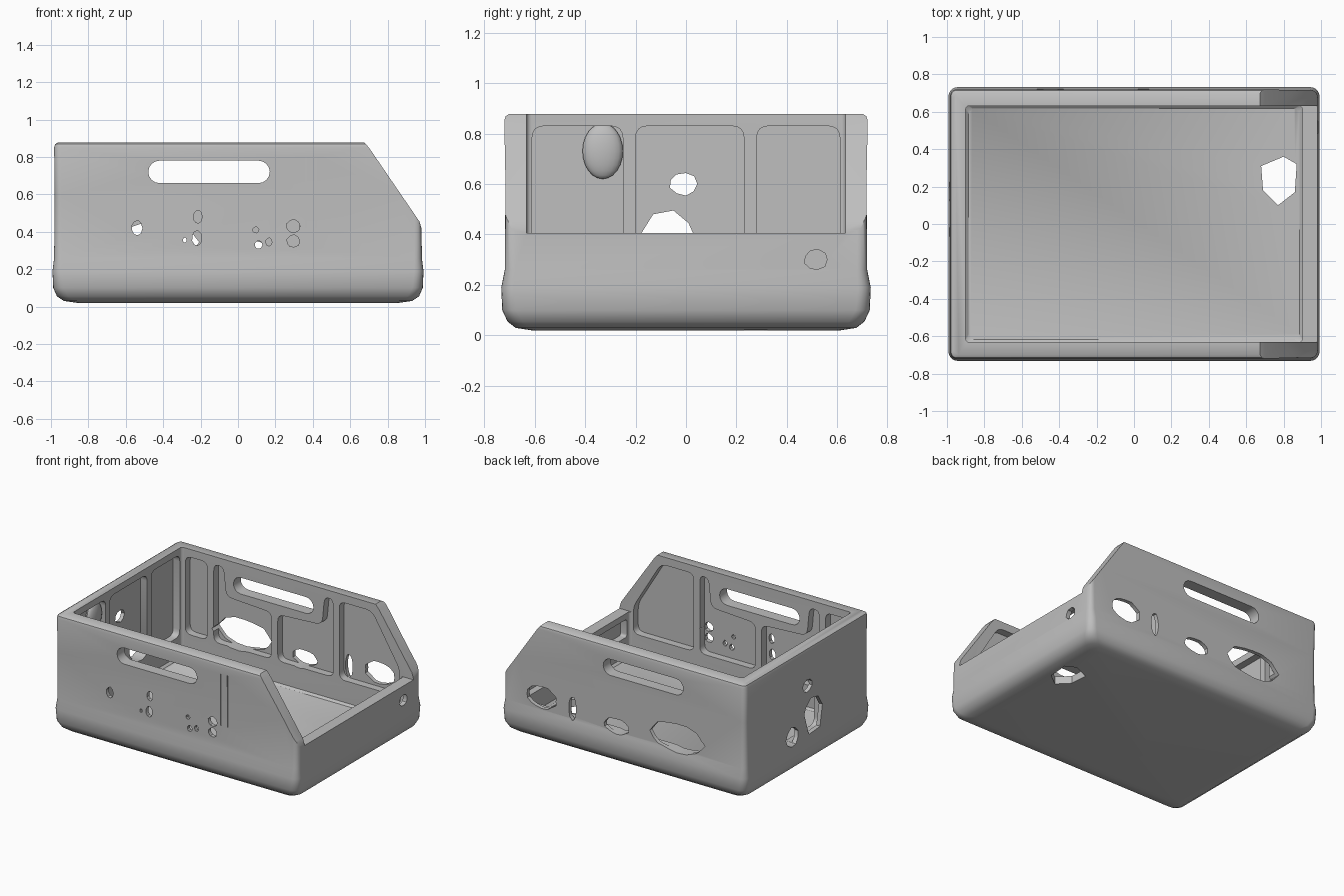
import bpy, bmesh, math
from mathutils import Vector

if "Cube" in bpy.data.objects:
    bpy.data.objects.remove(bpy.data.objects["Cube"], do_unlink=True)

grey = bpy.data.materials.new("plain grey plastic")
grey.use_nodes = True
COLOUR = (0.52, 0.52, 0.52, 1)
grey.diffuse_color = COLOUR
grey.node_tree.nodes["Principled BSDF"].inputs["Base Color"].default_value = COLOUR


def finish(bm, name):
    bmesh.ops.recalc_face_normals(bm, faces=bm.faces)
    mesh = bpy.data.meshes.new(name)
    bm.to_mesh(mesh)
    bm.free()
    mesh.materials.append(grey)
    obj = bpy.data.objects.new(name, mesh)
    bpy.context.collection.objects.link(obj)
    return obj


def loft(name, sections, steps=5):
    """Stack of rounded rectangles: (z, half_x, half_y, corner radius)."""
    bm = bmesh.new()
    rings = []
    for z, hx, hy, r in sections:
        ring = []
        for q, (sx, sy) in enumerate([(1, 1), (-1, 1), (-1, -1), (1, -1)]):
            for i in range(steps + 1):
                a = math.pi / 2 * (q + i / steps)
                ring.append(bm.verts.new((sx * (hx - r) + r * math.cos(a),
                                          sy * (hy - r) + r * math.sin(a), z)))
        rings.append(ring)
    n = len(rings[0])
    for low, high in zip(rings, rings[1:]):
        for i in range(n):
            bm.faces.new((low[i], low[(i + 1) % n], high[(i + 1) % n], high[i]))
    bm.faces.new(rings[0])
    bm.faces.new(rings[-1])
    return finish(bm, name)


def prisms(name, axis, lo, hi, outlines):
    """Several outlines extruded along one axis, in one mesh."""
    place = {"x": lambda u, v, d: (d, u, v), "y": lambda u, v, d: (u, d, v),
             "z": lambda u, v, d: (u, v, d)}[axis]
    bm = bmesh.new()
    for pts in outlines:
        a = [bm.verts.new(place(u, v, lo)) for u, v in pts]
        b = [bm.verts.new(place(u, v, hi)) for u, v in pts]
        bm.faces.new(a)
        bm.faces.new(b[::-1])
        for i in range(len(a)):
            j = (i + 1) % len(a)
            bm.faces.new((a[j], a[i], b[i], b[j]))
    return finish(bm, name)


def box(u0, u1, v0, v1):
    return [(u0, v0), (u1, v0), (u1, v1), (u0, v1)]


def oval(u, v, ru, rv, n=9, wobble=0.05):
    """Slightly uneven hole outline."""
    return [(u + ru * (1 + wobble * math.sin(3 * k + u * 9)) * math.cos(2 * math.pi * k / n),
             v + rv * (1 + wobble * math.cos(2 * k + v * 7)) * math.sin(2 * math.pi * k / n))
            for k in range(n)]


def slot(u0, u1, v0, v1, n=8):
    """Outline with fully rounded ends."""
    r, c = (v1 - v0) / 2, (v0 + v1) / 2
    turns = [math.pi * (k / n - 0.5) for k in range(n + 1)]
    return ([(u1 - r + r * math.cos(t), c + r * math.sin(t)) for t in turns]
            + [(u0 + r - r * math.cos(t), c - r * math.sin(t)) for t in turns])


def soften(pts, r=0.05, n=4):
    """Round the corners of an outline."""
    out = []
    for i, p in enumerate(pts):
        p = Vector(p)
        a, b = Vector(pts[i - 1]) - p, Vector(pts[(i + 1) % len(pts)]) - p
        s = p + a.normalized() * min(r, a.length * 0.45)
        e = p + b.normalized() * min(r, b.length * 0.45)
        for k in range(n + 1):
            t = k / n
            out.append(tuple((1 - t) ** 2 * s + 2 * t * (1 - t) * p + t * t * e))
    return out


def cut(target, cutter):
    mod = target.modifiers.new("cut", "BOOLEAN")
    mod.operation, mod.solver, mod.object = "DIFFERENCE", "EXACT", cutter
    bpy.context.view_layer.update()
    graph = bpy.context.evaluated_depsgraph_get()
    mesh = bpy.data.meshes.new_from_object(target.evaluated_get(graph))
    target.modifiers.clear()
    target.data = mesh
    bpy.data.objects.remove(cutter, do_unlink=True)


# Outer body with a rounded, slightly wider base band
crate = loft("crate_body", [
    (0.02, 0.86, 0.61, 0.06), (0.03, 0.93, 0.675, 0.06), (0.055, 0.968, 0.707, 0.06),
    (0.10, 0.988, 0.728, 0.055), (0.19, 0.992, 0.732, 0.05), (0.26, 0.983, 0.718, 0.04),
    (0.60, 0.98, 0.715, 0.035), (0.85, 0.983, 0.72, 0.035), (0.868, 0.978, 0.715, 0.03),
    (0.878, 0.962, 0.70, 0.025)])

# Inside space, straight down to a thin floor
cut(crate, loft("inner_space", [
    (0.075, 0.885, 0.617, 0.03), (0.09, 0.90, 0.632, 0.02), (1.2, 0.90, 0.632, 0.02)]))

# Low right end with sloping side edges
cut(crate, prisms("slope_cutter", "y", -1, 1, [
    [(0.60, 1.0), (0.655, 0.90), (0.70, 0.85), (0.97, 0.455), (0.985, 0.405),
     (1.1, 0.39), (1.1, 1.0)]]))
cut(crate, prisms("low_end_cutter", "x", 0.8, 1.2, [box(-0.632, 0.632, 0.405, 1.1)]))

# Recesses between the ribs on the inner faces of both long sides
side_panels = [soften(p) for p in (
    box(-0.87, -0.69, 0.25, 0.82),
    [(-0.64, 0.25), (-0.17, 0.25), (-0.17, 0.59), (-0.54, 0.61), (-0.56, 0.82), (-0.64, 0.82)],
    [(-0.12, 0.25), (0.33, 0.25), (0.33, 0.82), (0.26, 0.82), (0.24, 0.61), (-0.12, 0.59)],
    [(0.38, 0.25), (0.87, 0.25), (0.87, 0.45), (0.645, 0.82), (0.38, 0.82)])]
for s in (-1, 1):
    lo, hi = sorted((s * 0.55, s * 0.688))
    cut(crate, prisms("side_recess", "y", lo, hi, side_panels))

# Recesses on the inner faces of the two ends
cut(crate, prisms("tall_end_recess", "x", -0.953, -0.8, [
    soften(box(a, b, 0.23, 0.83)) for a, b in ((-0.61, -0.25), (-0.20, 0.23), (0.28, 0.61))]))
cut(crate, prisms("low_end_recess", "x", 0.8, 0.95, [
    soften(box(a, b, 0.23, 0.36), 0.02) for a, b in ((-0.60, -0.22), (-0.18, 0.18), (0.22, 0.60))]))

# Hand slots through both long sides
cut(crate, prisms("hand_slots", "y", -1, 1, [slot(-0.48, 0.17, 0.66, 0.78)]))

# Holes in the front side
cut(crate, prisms("front_holes", "y", -1, -0.5, [oval(*h) for h in (
    (-0.54, 0.42, 0.028, 0.04), (-0.215, 0.48, 0.024, 0.035), (-0.22, 0.365, 0.026, 0.04),
    (-0.285, 0.355, 0.01, 0.014), (0.11, 0.33, 0.02, 0.022), (0.095, 0.41, 0.016, 0.016),
    (0.165, 0.345, 0.016, 0.022), (0.295, 0.43, 0.036, 0.035), (0.295, 0.35, 0.034, 0.033))]))

# Larger holes in the back side
cut(crate, prisms("back_holes", "y", 0.5, 1, [oval(*h, 16) for h in (
    (-0.43, 0.345, 0.215, 0.105), (0.06, 0.30, 0.10, 0.055),
    (0.42, 0.335, 0.03, 0.085), (0.67, 0.35, 0.12, 0.08))]))

# Holes in the two ends and the floor
cut(crate, prisms("tall_end_holes", "x", -1.2, -0.8, [
    oval(-0.01, 0.60, 0.055, 0.045),
    [(-0.18, 0.40), (-0.15, 0.25), (-0.02, 0.24), (0.03, 0.40), (0.01, 0.445),
     (-0.05, 0.495), (-0.13, 0.48)],
    oval(0.17, 0.29, 0.07, 0.07)]))
cut(crate, prisms("low_end_hole", "x", 0.8, 1.2, [oval(0.515, 0.30, 0.046, 0.04)]))
cut(crate, prisms("floor_hole", "z", -0.2, 0.2, [
    [(0.68, 0.31), (0.80, 0.36), (0.87, 0.32), (0.86, 0.17), (0.77, 0.10), (0.69, 0.18)]]))

# Two shallow seams on the outside of the front
cut(crate, prisms("seam_cutter", "y", -0.8, -0.711, [
    box(0.36, 0.366, 0.42, 0.80), box(0.415, 0.421, 0.42, 0.80)]))

# Rounded boss under the rim of the tall end
bm = bmesh.new()
bmesh.ops.create_uvsphere(bm, u_segments=20, v_segments=12, radius=1)
for v in bm.verts:
    v.co = Vector((-0.94 + v.co.x * 0.035, -0.33 + v.co.y * 0.08, 0.73 + v.co.z * 0.11))
boss = finish(bm, "end_boss")

# Smooth shading with crisp edges
bpy.ops.object.select_all(action="DESELECT")
for obj in (crate, boss):
    obj.select_set(True)
bpy.context.view_layer.objects.active = crate
bpy.ops.object.shade_smooth_by_angle(angle=math.radians(35))
